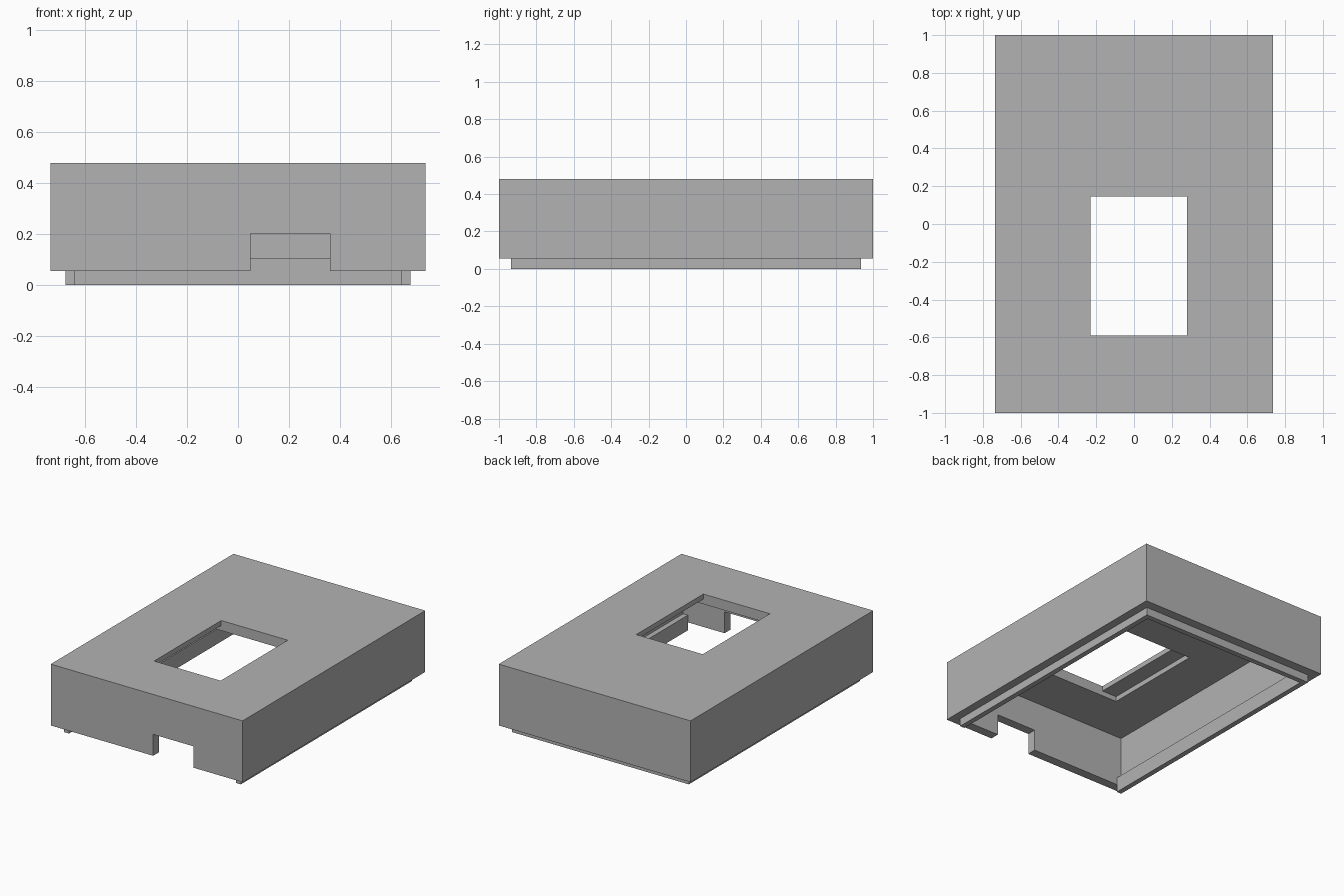
import bpy
import bmesh
from mathutils import Vector

if "Cube" in bpy.data.objects:
    bpy.data.objects.remove(bpy.data.objects["Cube"], do_unlink=True)

# Main sizes
HALF_W, HALF_D = 0.735, 1.0      # outer case
IN_W, IN_D = 0.677, 0.936        # hollow inside
RIM, TOP = 0.055, 0.48           # bottom edge and top of the case
CEILING = 0.41                   # underside of the top panel
LIP_TOP, LIP_T = 0.105, 0.036    # locating lip

grey = bpy.data.materials.new("plain_grey")
grey.use_nodes = True
colour = (0.45, 0.45, 0.45, 1)
grey.diffuse_color = colour
grey.node_tree.nodes["Principled BSDF"].inputs["Base Color"].default_value = colour


def prism(name, outline, offset):
    """Closed solid made by extruding a flat outline along an offset."""
    bm = bmesh.new()
    base = bm.faces.new([bm.verts.new(p) for p in outline])
    out = bmesh.ops.extrude_face_region(bm, geom=[base], use_keep_orig=True)
    moved = [v for v in out["geom"] if isinstance(v, bmesh.types.BMVert)]
    bmesh.ops.translate(bm, verts=moved, vec=Vector(offset))
    bmesh.ops.recalc_face_normals(bm, faces=bm.faces)
    mesh = bpy.data.meshes.new(name)
    bm.to_mesh(mesh)
    bm.free()
    mesh.materials.append(grey)
    obj = bpy.data.objects.new(name, mesh)
    bpy.context.collection.objects.link(obj)
    return obj


def box(name, x0, x1, y0, y1, z0, z1):
    outline = [(x0, y0, z0), (x1, y0, z0), (x1, y1, z0), (x0, y1, z0)]
    return prism(name, outline, (0, 0, z1 - z0))


def cut(target, cutter):
    """Subtract the cutter, bake the result and discard the cutter."""
    cutter.hide_render = True
    mod = target.modifiers.new("cut", "BOOLEAN")
    mod.operation, mod.solver, mod.object = "DIFFERENCE", "EXACT", cutter
    bpy.context.view_layer.update()
    graph = bpy.context.evaluated_depsgraph_get()
    mesh = bpy.data.meshes.new_from_object(target.evaluated_get(graph))
    target.modifiers.clear()
    target.data = mesh
    bpy.data.objects.remove(cutter, do_unlink=True)


# Case: a box hollowed from below
case = box("case_shell", -HALF_W, HALF_W, -HALF_D, HALF_D, RIM, TOP)
cut(case, box("hollow", -IN_W, IN_W, -IN_D, IN_D, -0.1, CEILING))

# Cable notch in the front wall
cut(case, box("notch", 0.05, 0.36, -1.1, -0.85, -0.1, 0.203))

# Window in the top panel, wider on its underside to leave thin side ledges
mid, half, wide, ledge = 0.025, 0.255, 0.369, 0.445
side = [(wide, 0.35), (wide, ledge), (half, ledge), (half, 0.6)]
section = [(mid + x, z) for x, z in side] + [(mid - x, z) for x, z in reversed(side)]
cut(case, prism("window", [(x, -0.59, z) for x, z in section], (0, 0.735, 0)))

# Lip: a U round the left, back and right inner walls, open at the front
inner_w, inner_d = IN_W - LIP_T, IN_D - LIP_T
half_u = [(IN_W, IN_D), (IN_W, -IN_D), (inner_w, -IN_D), (inner_w, inner_d)]
u_shape = half_u + [(-x, y) for x, y in reversed(half_u)]
prism("locating_lip", [(x, y, 0) for x, y in u_shape], (0, 0, LIP_TOP))
